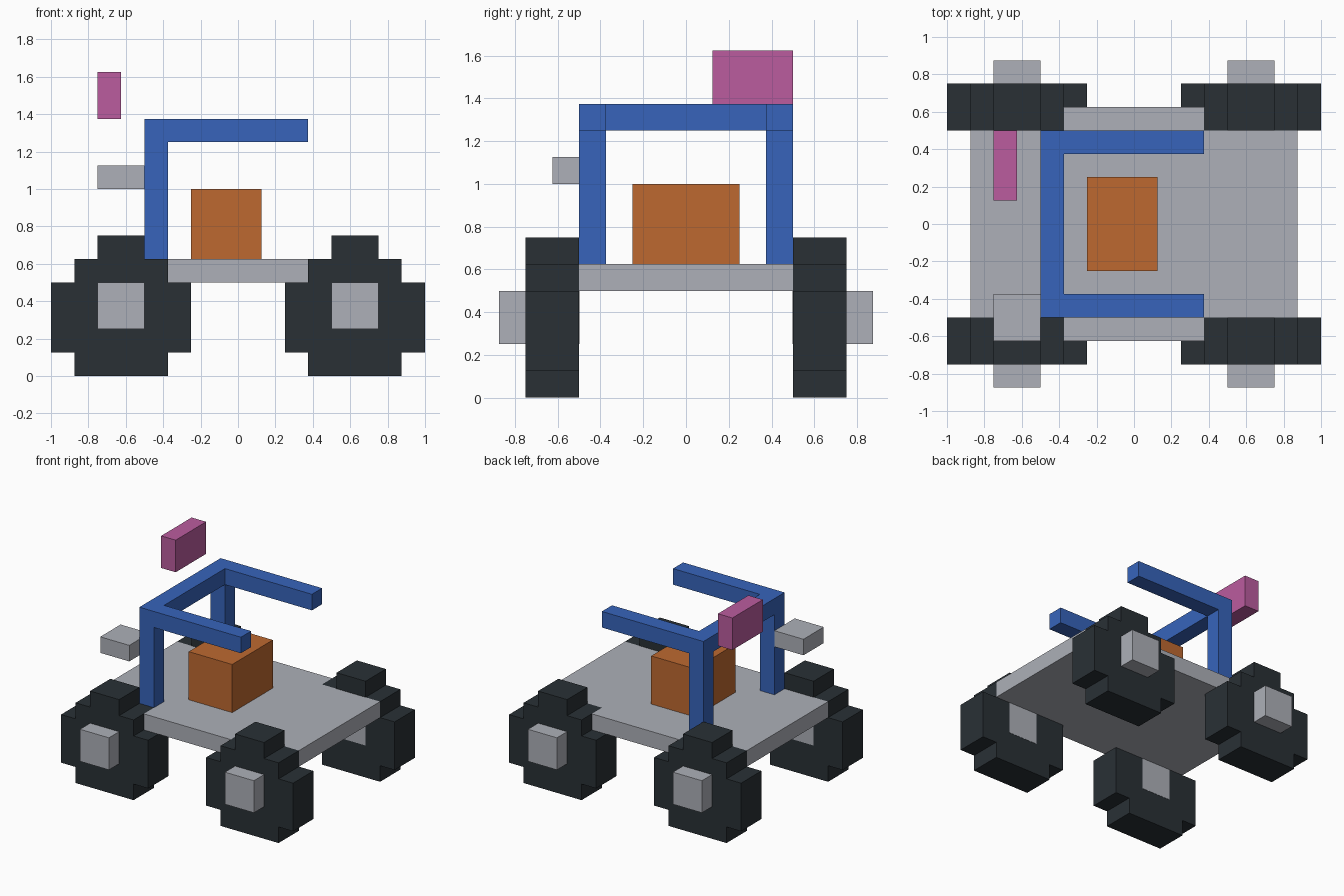
import bpy
import bmesh
from mathutils import Vector

if "Cube" in bpy.data.objects:
    bpy.data.objects.remove(bpy.data.objects["Cube"], do_unlink=True)

U = 0.125  # block size; all part coordinates below are in blocks


def material(name, rgb):
    lin = [((c / 255 + 0.055) / 1.055) ** 2.4 for c in rgb] + [1.0]
    m = bpy.data.materials.new(name)
    m.use_nodes = True
    m.diffuse_color = lin
    m.node_tree.nodes["Principled BSDF"].inputs["Base Color"].default_value = lin
    return m


GREY = material("light grey", (173, 176, 184))
DARK = material("tyre charcoal", (41, 48, 53))
BLUE = material("frame blue", (55, 100, 187))
ORANGE = material("seat orange", (190, 105, 48))
PINK = material("flag pink", (187, 92, 159))


def prism(name, outline, extrude, mat):
    """Extrude a flat outline (3D points) along a vector."""
    bm = bmesh.new()
    face = bm.faces.new([bm.verts.new(Vector(p) * U) for p in outline])
    res = bmesh.ops.extrude_face_region(bm, geom=[face], use_keep_orig=True)
    verts = [g for g in res["geom"] if isinstance(g, bmesh.types.BMVert)]
    bmesh.ops.translate(bm, verts=verts, vec=Vector(extrude) * U)
    bmesh.ops.recalc_face_normals(bm, faces=bm.faces)
    me = bpy.data.meshes.new(name)
    bm.to_mesh(me)
    bm.free()
    me.materials.append(mat)
    ob = bpy.data.objects.new(name, me)
    bpy.context.collection.objects.link(ob)
    return ob


def box(name, lo, hi, mat):
    (x0, y0, z0), (x1, y1, z1) = lo, hi
    base = [(x0, y0, z0), (x1, y0, z0), (x1, y1, z0), (x0, y1, z0)]
    return prism(name, base, (0, 0, z1 - z0), mat)


# Chassis: wide plate with a side step between the wheels
quarter = [(7, 4), (3, 4), (3, 5)]
half = quarter + [(-x, y) for x, y in reversed(quarter)]
plate = half + [(x, -y) for x, y in reversed(half)]
prism("chassis", [(x, y, 4) for x, y in plate], (0, 0, 1), GREY)

# Wheels: stepped outline, with a hub passing through to the inner face
right_half = [(2, 0), (2, 1), (3, 1), (3, 4), (2, 4), (2, 5), (1, 5), (1, 6)]
tyre = right_half + [(-x, z) for x, z in reversed(right_half)]
for end, cx in (("right", -5), ("left", 5)):
    for side, s in (("front", -1), ("back", 1)):
        prism(f"{side}_{end}_wheel", [(cx + x, 4 * s, z) for x, z in tyre],
              (0, 2 * s, 0), DARK)
        inner, outer = sorted((3.985 * s, 7 * s))
        box(f"{side}_{end}_hub", (cx - 1, inner, 2), (cx + 1, outer, 4), GREY)

# Roll frame: two posts and a U-shaped top rail
for side, y in (("front", -4), ("back", 3)):
    box(f"{side}_post", (-4, y, 5), (-3, y + 1, 10), BLUE)
rail = [(-4, -4), (3, -4), (3, -3), (-3, -3), (-3, 3), (3, 3), (3, 4), (-4, 4)]
prism("top_rail", [(x, y, 10) for x, y in rail], (0, 0, 1), BLUE)

# Seat block, side shelf and flag
box("seat", (-2, -2, 5), (1, 2, 8), ORANGE)
box("side_shelf", (-6, -5, 8), (-4, -3, 9), GREY)
box("flag", (-6, 1, 11), (-5, 4, 13), PINK)
